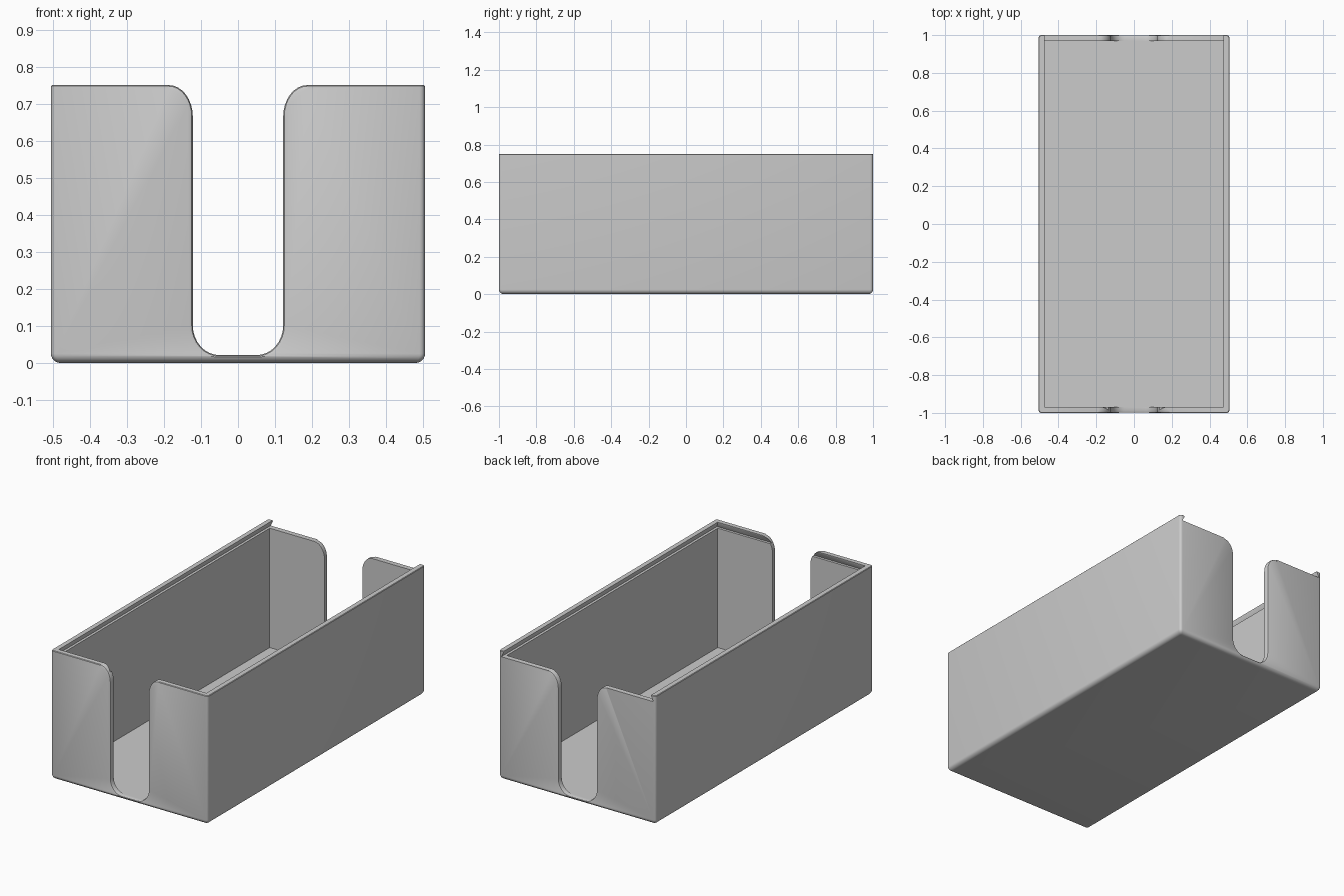
import bpy, bmesh
from math import sin, cos, pi

if "Cube" in bpy.data.objects:
    bpy.data.objects.remove(bpy.data.objects["Cube"], do_unlink=True)

HX, HY, H = 0.505, 1.0, 0.75      # outer half sizes and height
IX, IY, FLOOR = 0.475, 0.97, 0.02  # cavity
LEDGE = 0.715                     # floor of the lid groove, top of the back wall

grey = bpy.data.materials.new("plain grey")
grey.use_nodes = True
colour = (0.6, 0.6, 0.6, 1)
grey.diffuse_color = colour
grey.node_tree.nodes["Principled BSDF"].inputs["Base Color"].default_value = colour


def loft(name, rings):
    """Closed solid through rings with equal point counts."""
    bm = bmesh.new()
    loops = [[bm.verts.new(p) for p in ring] for ring in rings]
    n = len(loops[0])
    for a, b in zip(loops, loops[1:]):
        for i in range(n):
            j = (i + 1) % n
            bm.faces.new((a[i], a[j], b[j], b[i]))
    bm.faces.new(loops[0][::-1])
    bm.faces.new(loops[-1])
    bmesh.ops.recalc_face_normals(bm, faces=bm.faces)
    mesh = bpy.data.meshes.new(name)
    bm.to_mesh(mesh)
    bm.free()
    obj = bpy.data.objects.new(name, mesh)
    bpy.context.collection.objects.link(obj)
    mesh.materials.append(grey)
    return obj


def arc(cx, cy, rx, ry, start, end, steps=8):
    angles = [start + (end - start) * i / steps for i in range(steps + 1)]
    return [(cx + rx * cos(t), cy + ry * sin(t)) for t in angles]


def rounded_ring(inset, radius, z):
    x, y = HX - inset - radius, HY - inset - radius
    pts = []
    for k, (sx, sy) in enumerate(((1, 1), (-1, 1), (-1, -1), (1, -1))):
        pts += arc(sx * x, sy * y, radius, radius, k * pi / 2, (k + 1) * pi / 2, 4)
    return [(px, py, z) for px, py in pts]


def rect_ring(x, y0, y1, z):
    return [(-x, y0, z), (x, y0, z), (x, y1, z), (-x, y1, z)]


def slot_ring(y, top, d):
    """Finger slot outline, grown by d: round bottom, flared mouth."""
    half = arc(0.05, 0.101, 0.072 + d, 0.08 + d, -pi / 2, 0)
    half += arc(0.187, top - 0.085, 0.065 - d, 0.085 - d, pi, pi / 2)
    half += [(0.187, H + 0.1)]
    outline = half + [(-x, z) for x, z in reversed(half)]
    return [(x, y, z) for x, z in outline]


def slot(name, side, top):
    # the outer edge of the slot is rounded over
    steps = ((1.1, 0.01), (1.0, 0.01), (0.997, 0.003), (0.99, 0), (0.93, 0))
    return loft(name, [slot_ring(side * y, top, d) for y, d in steps])


# Outer body with rounded bottom and upright edges
R = 0.025
rings = []
for i in range(7):
    t = i / 6 * pi / 2
    inset = R * (1 - sin(t))
    rings.append(rounded_ring(inset, 0.015 - inset * 0.4, R * (1 - cos(t))))
rings += [rounded_ring(0, 0.015, H - 0.003), rounded_ring(0.003, 0.012, H)]
box = loft("open_box", rings)

# Cavity, undercut lid groove open at the back, lowered back wall, finger slots
cutters = [
    loft("cavity_cutter", [rect_ring(IX, -IY, IY, z) for z in (FLOOR, H + 0.1)]),
    loft("groove_cutter", [rect_ring(IX + 0.015, -IY - 0.015, HY + 0.1, LEDGE),
                           rect_ring(IX - 0.002, -IY + 0.002, HY + 0.1, H - 0.001)]),
    loft("back_cutter", [rect_ring(IX, 0.9, HY + 0.1, z) for z in (H - 0.02, H + 0.1)]),
    slot("front_slot_cutter", -1, H),
    slot("back_slot_cutter", 1, LEDGE),
]
bpy.ops.object.select_all(action="DESELECT")
bpy.context.view_layer.objects.active = box
box.select_set(True)
for cutter in cutters:
    cutter.hide_render = True
    mod = box.modifiers.new(cutter.name, "BOOLEAN")
    mod.operation, mod.solver, mod.object = "DIFFERENCE", "EXACT", cutter
    bpy.ops.object.modifier_apply(modifier=mod.name)
    bpy.data.objects.remove(cutter, do_unlink=True)
bpy.ops.object.shade_smooth_by_angle(angle=0.6)
